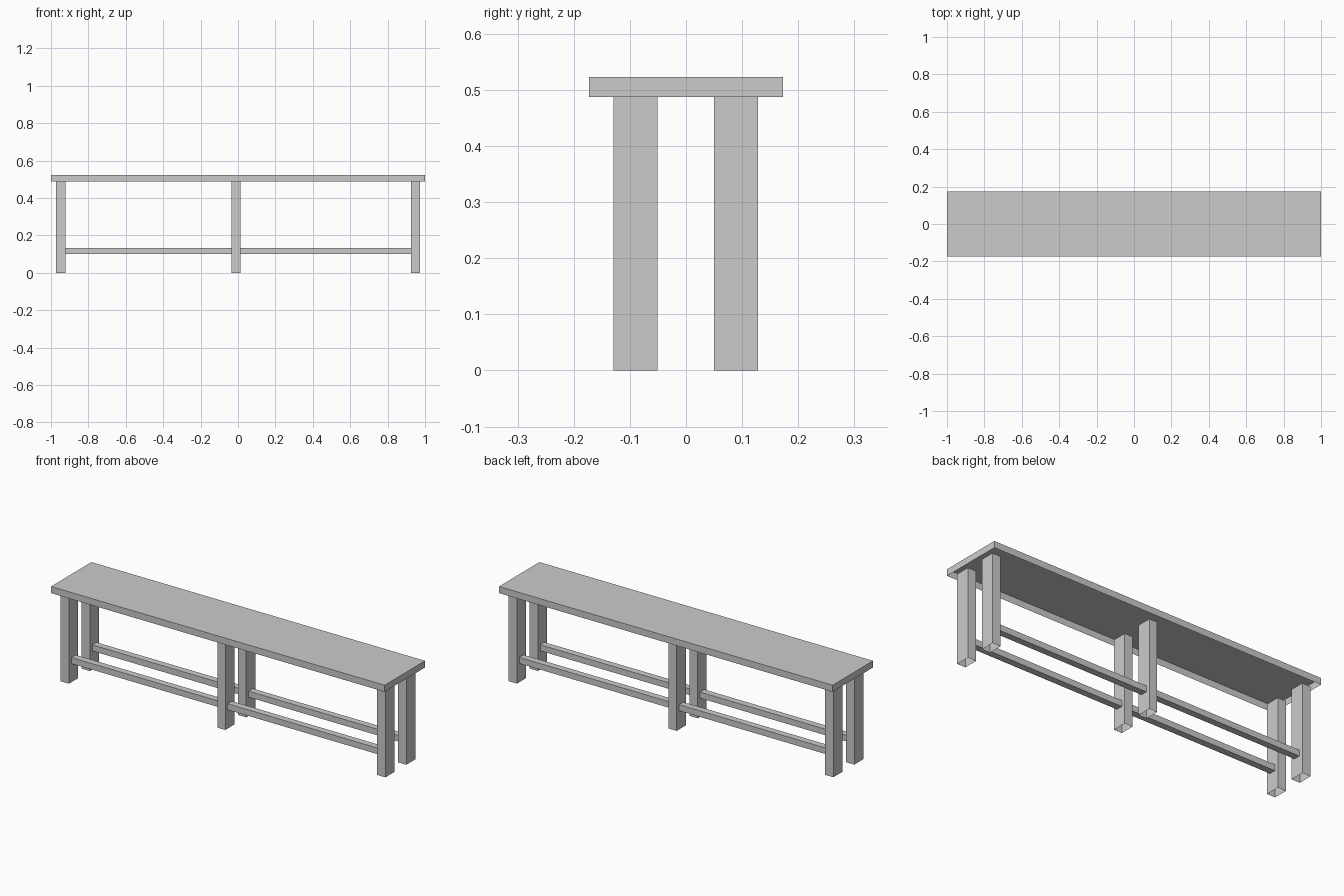
import bpy, bmesh
from mathutils import Vector

if "Cube" in bpy.data.objects:
    bpy.data.objects.remove(bpy.data.objects["Cube"])


def box(name, lo, hi, open_dirs=()):
    """Box between two corners; faces pointing along open_dirs are left out."""
    lo, hi = Vector(lo), Vector(hi)
    bm = bmesh.new()
    bmesh.ops.create_cube(bm, size=1)
    bm.normal_update()
    gone = [f for f in bm.faces if any(f.normal.dot(Vector(d)) > 0.9 for d in open_dirs)]
    bmesh.ops.delete(bm, geom=gone, context='FACES')
    bmesh.ops.scale(bm, vec=hi - lo, verts=bm.verts)
    bmesh.ops.translate(bm, vec=(lo + hi) / 2, verts=bm.verts)
    mesh = bpy.data.meshes.new(name)
    bm.to_mesh(mesh)
    bm.free()
    obj = bpy.data.objects.new(name, mesh)
    bpy.context.collection.objects.link(obj)
    return obj


UP, DOWN = (0, 0, 1), (0, 0, -1)
LEFT, RIGHT = (-1, 0, 0), (1, 0, 0)
SEAT_Z = 0.487

# Seat plank, hollow underneath
box("seat", (-1, -0.173, SEAT_Z), (1, 0.173, 0.523), [DOWN])

# Three pairs of legs, joined by low stretchers
leg_spans = {"left": (-0.973, -0.923), "middle": (-0.034, 0.014), "right": (0.924, 0.974)}
spans = list(leg_spans.values())
for side, y in (("front", -0.09), ("back", 0.089)):
    for place, (x0, x1) in leg_spans.items():
        box(f"{side}_{place}_leg", (x0, y - 0.039, 0), (x1, y + 0.039, SEAT_Z), [UP, DOWN])
    for place, a, b in (("left", spans[0], spans[1]), ("right", spans[1], spans[2])):
        box(f"{side}_{place}_stretcher", (a[1], y - 0.018, 0.101), (b[0], y + 0.018, 0.134),
            [LEFT, RIGHT])
